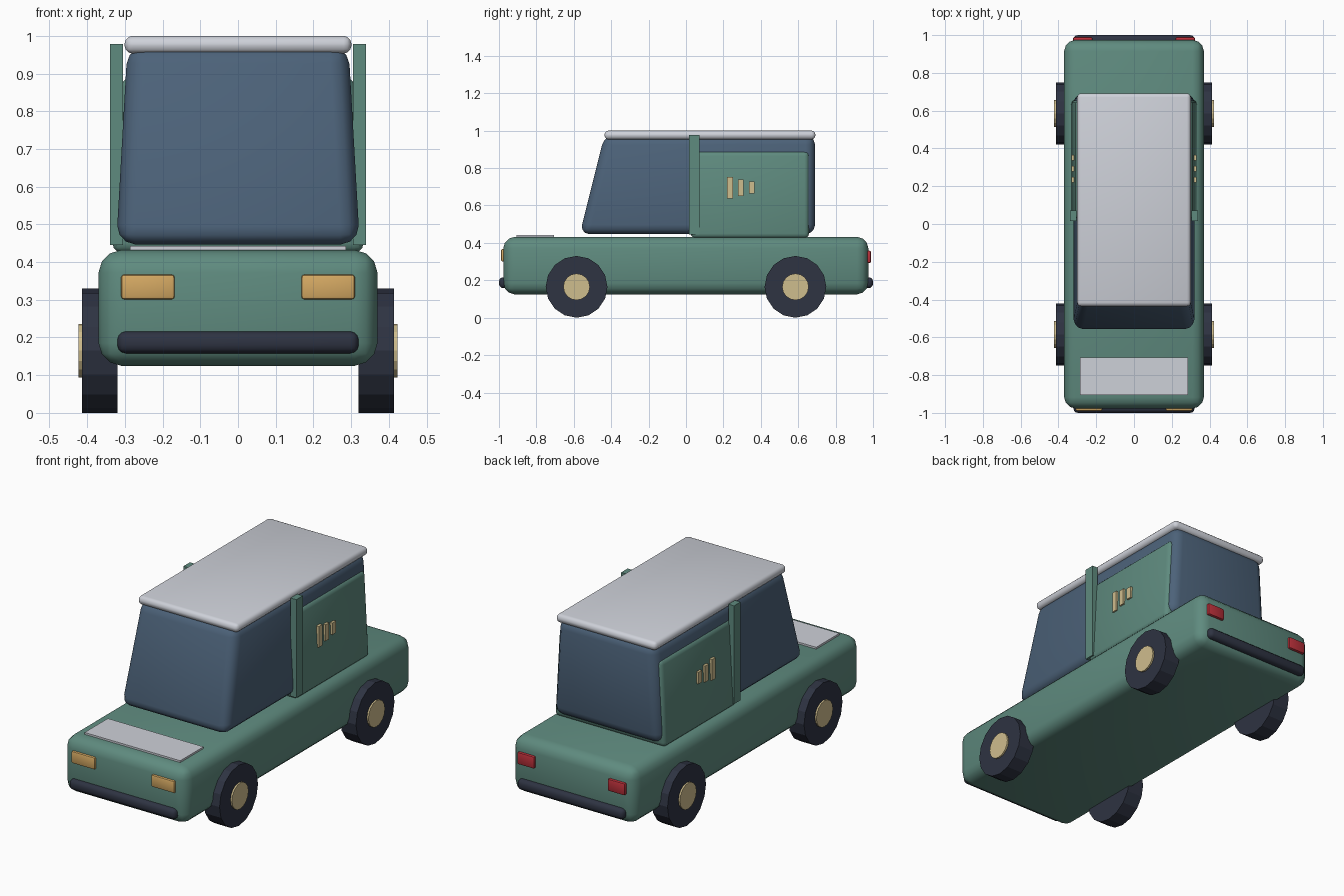
import bpy, bmesh, math
from mathutils import Matrix

if "Cube" in bpy.data.objects:
    bpy.data.objects.remove(bpy.data.objects["Cube"])


def srgb(r, g, b):
    return tuple((c / 255 / 12.92) if c < 11 else ((c / 255 + 0.055) / 1.055) ** 2.4
                 for c in (r, g, b)) + (1.0,)


def material(name, rgb):
    m = bpy.data.materials.new(name)
    m.diffuse_color = srgb(*rgb)
    m.use_nodes = True
    m.node_tree.nodes["Principled BSDF"].inputs["Base Color"].default_value = m.diffuse_color
    return m


GREEN = material("body green", (95, 139, 127))
GLASS = material("window blue", (76, 98, 121))
SILVER = material("roof silver", (206, 209, 217))
DARK = material("tyre dark", (46, 51, 66))
CREAM = material("hub cream", (207, 189, 141))
AMBER = material("headlight amber", (213, 169, 99))
RED = material("tail light red", (186, 48, 58))


def finish(name, bm, mat, smooth):
    bmesh.ops.recalc_face_normals(bm, faces=bm.faces)
    mesh = bpy.data.meshes.new(name)
    bm.to_mesh(mesh)
    bm.free()
    mesh.materials.append(mat)
    ob = bpy.data.objects.new(name, mesh)
    bpy.context.collection.objects.link(ob)
    if smooth:
        bpy.ops.object.select_all(action='DESELECT')
        ob.select_set(True)
        bpy.context.view_layer.objects.active = ob
        bpy.ops.object.shade_smooth_by_angle(angle=math.radians(40))
    return ob


def box(name, x, y, z, mat, bevel=0.0, segments=3, top_x=None, top_y=None):
    """Box from ranges; the top may have its own x and y range."""
    bm = bmesh.new()
    tx, ty = top_x or x, top_y or y
    rings = []
    for xs, ys, h in ((x, y, z[0]), (tx, ty, z[1])):
        rings.append([bm.verts.new((xs[i], ys[j], h))
                      for i, j in ((0, 0), (1, 0), (1, 1), (0, 1))])
    low, high = rings
    bm.faces.new(low[::-1])
    bm.faces.new(high)
    for i in range(4):
        k = (i + 1) % 4
        bm.faces.new((low[i], low[k], high[k], high[i]))
    if bevel:
        bmesh.ops.bevel(bm, geom=bm.edges[:], offset=bevel, segments=segments,
                        profile=0.5, affect='EDGES', clamp_overlap=True)
    return finish(name, bm, mat, bevel > 0)


def disc(name, x0, x1, y, z, r, mat, sides=16):
    """Cylinder lying along x."""
    bm = bmesh.new()
    bmesh.ops.create_cone(bm, cap_ends=True, segments=sides, radius1=r, radius2=r,
                          depth=abs(x1 - x0),
                          matrix=Matrix.Translation(((x0 + x1) / 2, y, z))
                          @ Matrix.Rotation(math.pi / 2, 4, 'Y'))
    return finish(name, bm, mat, False)


def span(side, a, b):
    return tuple(sorted((side * a, side * b)))


# Lower body, glass cabin and roof
box("lower_body", (-.37, .37), (-.977, .975), (.125, .432), GREEN, .06)
box("glass_cabin", (-.323, .323), (-.568, .69), (.447, .975), GLASS, .05,
    top_x=(-.293, .293), top_y=(-.436, .69))
box("roof", (-.301, .301), (-.436, .692), (.953, 1.0), SILVER, .021)
box("hood_plate", (-.287, .287), (-.905, -.706), (.425, .442), SILVER)

# Rear cabin shell showing as side panels around the glass
box("rear_cabin_panel", (-.334, .334), (.025, .658), (.425, .89), GREEN, .025,
    top_x=(-.309, .309))

# Bumpers
box("front_bumper", (-.32, .32), (-1.0, -.95), (.158, .216), DARK, .022)
box("rear_bumper", (-.32, .32), (.95, 1.0), (.158, .216), DARK, .022)

for side, label in ((-1, "left"), (1, "right")):
    # Door pillar
    box(label + "_pillar", span(side, .305, .339), (.016, .072), (.445, .978), GREEN)
    # Three shrinking vent bars on the panel
    for i in range(3):
        y, h = .235 + i * .058, .057 - i * .0125
        box(f"{label}_vent_{i}", span(side, .31, .331), (y - .015, y + .015),
            (.695 - h, .695 + h), CREAM)
    # Lamps
    box(label + "_headlight", span(side, .168, .31), (-.989, -.96), (.301, .367),
        AMBER, .008, 2)
    box(label + "_tail_light", span(side, .22, .323), (.96, .989), (.292, .358),
        RED, .008, 2)
    # Wheels with hubs
    for y, end in ((-.585, "front"), (.585, "rear")):
        disc(f"{end}_{label}_wheel", side * .32, side * .414, y, .165, .165, DARK)
        disc(f"{end}_{label}_hub", side * .40, side * .423, y, .165, .071, CREAM)
